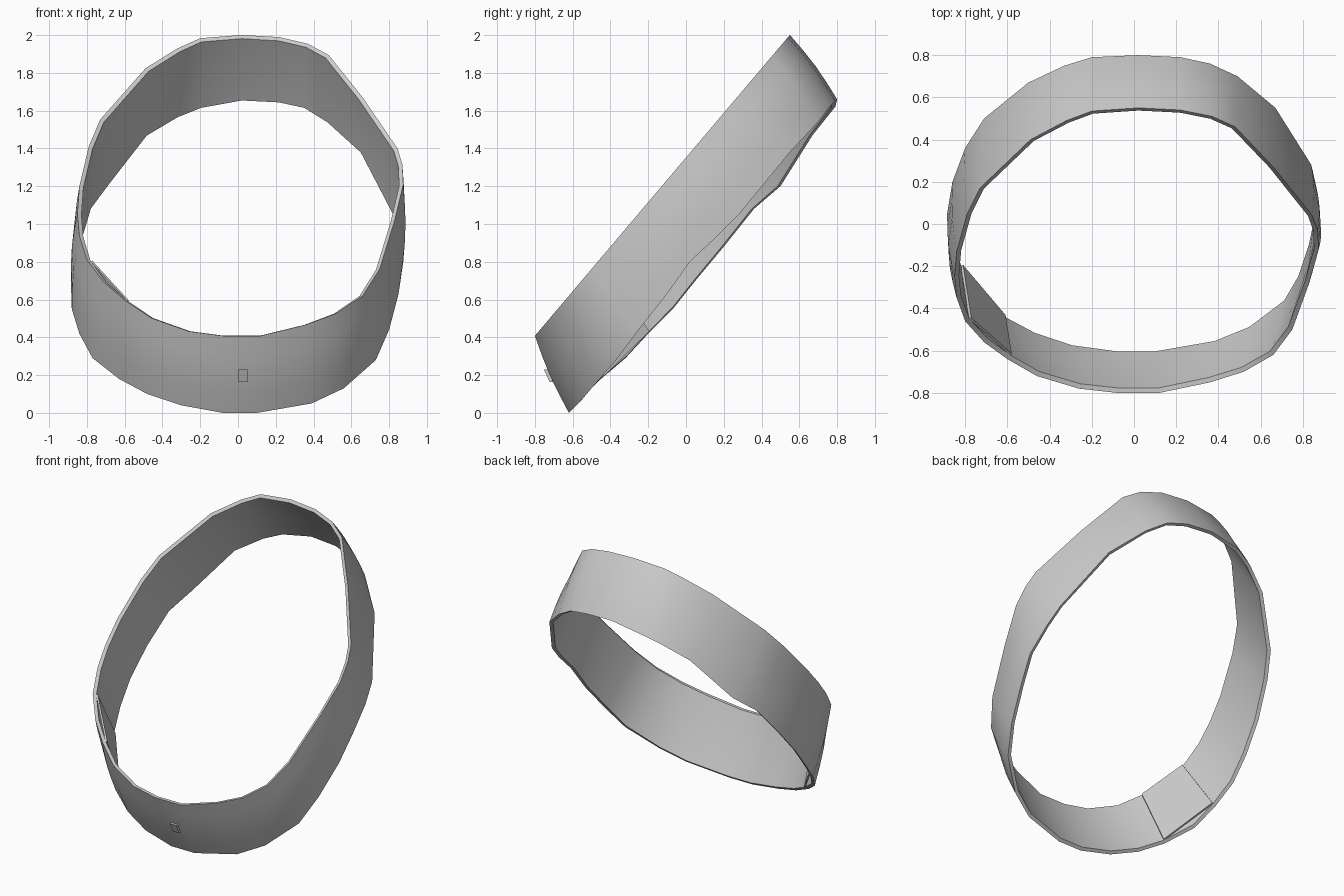
import bpy, bmesh
from mathutils import Vector

if "Cube" in bpy.data.objects:
    bpy.data.objects.remove(bpy.data.objects["Cube"])

# Upper rim (x, y); its height follows the tilted plane of the loop
UPPER = [(.12, -.8), (.36, -.75), (.52, -.7), (.66, -.62), (.75, -.5), (.83, -.28), (.875, -.12),
         (.87, -.03), (.845, .04), (.66, .27), (.48, .46), (.37, .51), (.22, .54), (.02, .55),
         (-.2, .535), (-.32, .49), (-.49, .4), (-.73, .17), (-.79, .05), (-.84, -.13), (-.85, -.25),
         (-.84, -.35), (-.8, -.46), (-.71, -.56), (-.6, -.64), (-.46, -.72), (-.26, -.78), (-.08, -.8)]
# Lower rim (x, y, z)
LOWER = [(.1, -.62, 0), (.39, -.57, .05), (.56, -.5, .13), (.73, -.37, .28), (.8, -.25, .44),
         (.85, -.1, .63), (.875, .02, .8), (.865, .17, .94), (.84, .28, 1.05), (.67, .55, 1.38),
         (.49, .7, 1.54), (.36, .76, 1.62), (.22, .79, 1.65), (.02, .8, 1.66),
         (-.2, .79, 1.62), (-.33, .75, 1.57), (-.5, .67, 1.47), (-.71, .5, 1.2), (-.8, .36, 1.08),
         (-.86, .2, .88), (-.885, .05, .7), (-.88, -.07, .55), (-.84, -.2, .42), (-.77, -.32, .29),
         (-.63, -.45, .18), (-.48, -.53, .1), (-.3, -.59, .04), (-.08, -.62, 0)]
up = [Vector((x, y, 1.352 + 1.18 * y)) for x, y in UPPER]
lo = [Vector(p) for p in LOWER]
N = len(up)


def outward(i):
    mid = lambda k: (up[k % N] + lo[k % N]) / 2
    return (mid(i + 1) - mid(i - 1)).cross(up[i] - lo[i]).normalized()


def sweep(name, indices, section, closed):
    """Skin a cross-section of (height fraction, outward offset) along the rims."""
    bm = bmesh.new()
    rings = [[bm.verts.new(lo[i].lerp(up[i], f) + outward(i) * d) for f, d in section]
             for i in indices]
    m = len(section)
    for k in range(len(rings) if closed else len(rings) - 1):
        a, b = rings[k], rings[(k + 1) % len(rings)]
        for j in range(m):
            bm.faces.new((a[j], b[j], b[(j + 1) % m], a[(j + 1) % m]))
    if not closed:
        bm.faces.new(rings[0])
        bm.faces.new(rings[-1])
    return finish(name, bm)


def finish(name, bm):
    bmesh.ops.recalc_face_normals(bm, faces=bm.faces)
    me = bpy.data.meshes.new(name)
    bm.to_mesh(me)
    bm.free()
    ob = bpy.data.objects.new(name, me)
    bpy.context.collection.objects.link(ob)
    bpy.ops.object.select_all(action='DESELECT')
    ob.select_set(True)
    bpy.context.view_layer.objects.active = ob
    bpy.ops.object.shade_smooth_by_angle(angle=0.6)
    return ob


# Main band, slightly bulged outward with a thin hollow inside
sweep("belt_band", range(N),
      [(0, 0), (.25, .008), (.5, .012), (.75, .008), (1, 0),
       (.98, -.022), (.5, -.014), (.02, -.022)], True)

# Flat strap end lying inside the overlap at the front left
sweep("strap_end", (22, 24), [(.02, -.02), (.98, -.02), (.98, -.032), (.02, -.032)], False)

# Small fastening stud at the front centre
bm = bmesh.new()
bmesh.ops.create_cube(bm, size=1)
for v in bm.verts:
    v.co = Vector((.025 + v.co.x * .05, -.722 + v.co.y * .03 - v.co.z * .03, .197 + v.co.z * .065))
finish("front_stud", bm)
